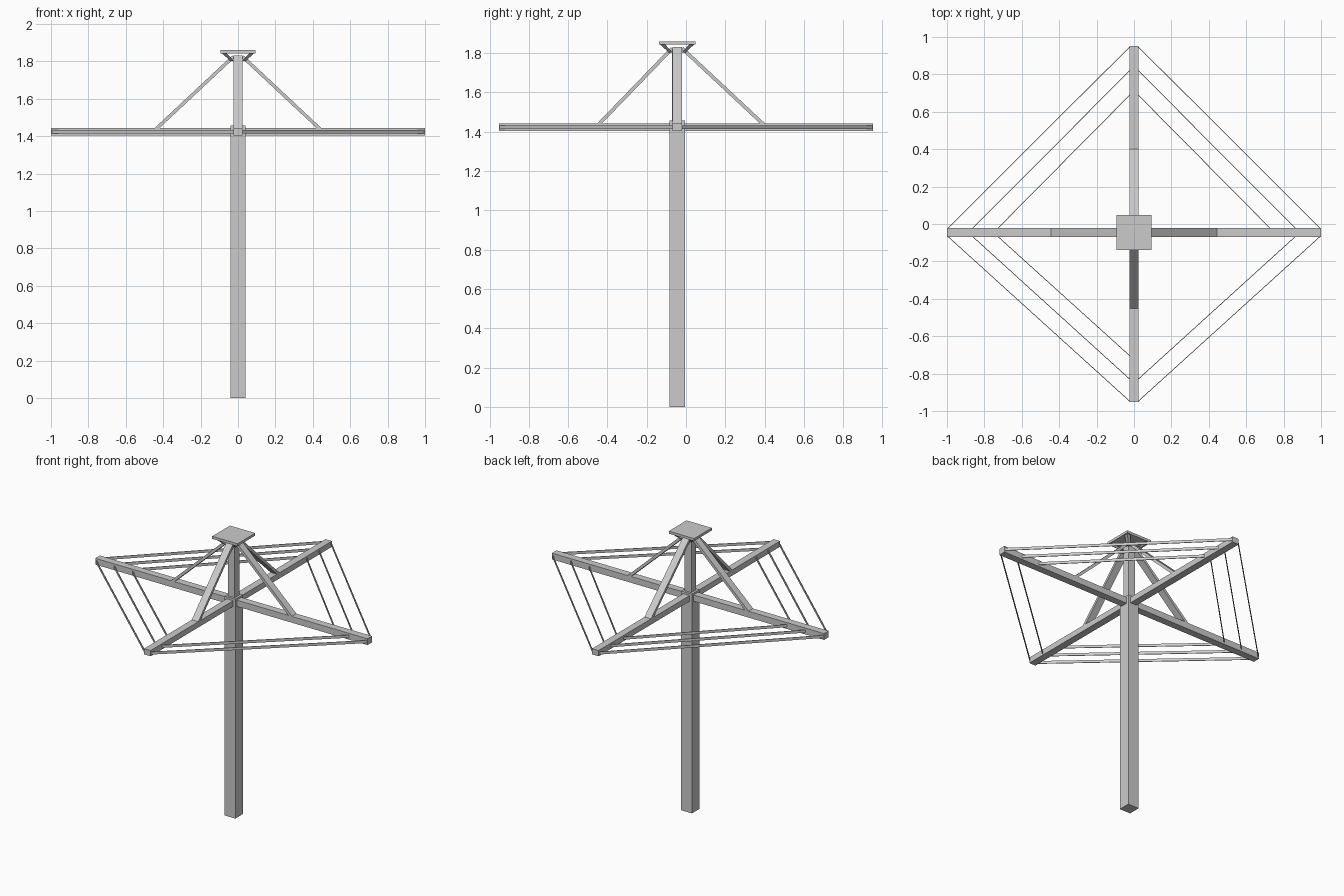
import bpy
from mathutils import Vector

if "Cube" in bpy.data.objects:
    bpy.data.objects.remove(bpy.data.objects["Cube"])

CY = -0.045  # centre of the post in y


def mesh(name, verts, faces):
    me = bpy.data.meshes.new(name)
    me.from_pydata(verts, [], faces)
    ob = bpy.data.objects.new(name, me)
    bpy.context.collection.objects.link(ob)
    return ob


FACES = [(3, 2, 1, 0), (4, 5, 6, 7), (0, 1, 5, 4), (1, 2, 6, 5), (2, 3, 7, 6), (3, 0, 4, 7)]


def box(name, x0, x1, y0, y1, z0, z1):
    return mesh(name, [(x, y, z) for z in (z0, z1)
                       for x, y in ((x0, y0), (x1, y0), (x1, y1), (x0, y1))], FACES)


def bar(name, a, b, w, h):
    """Rectangular bar from a to b: w wide sideways, h thick."""
    a, b = Vector(a), Vector(b)
    d = (b - a).normalized()
    side = d.cross(Vector((0, 0, 1))).normalized() * w / 2
    up = side.cross(d).normalized() * h / 2
    return mesh(name, [p + s * side + t * up for p in (a, b)
                       for s, t in ((-1, -1), (1, -1), (1, 1), (-1, 1))], FACES)


# post and crossed arms
box("lower_post", -.04, .04, CY - .04, CY + .04, 0, 1.457)
box("upper_post", -.025, .025, CY - .025, CY + .025, 1.45, 1.82)
box("side_arm", -1, 1, CY - .024, CY + .024, 1.403, 1.445)
box("cross_arm", -.024, .024, -.952, .952, 1.405, 1.443)

# diagonal braces from the arms up to the post
for name, dx, dy, r in (("right", 1, 0, .44), ("left", -1, 0, .44),
                        ("back", 0, 1, .44), ("front", 0, -1, .40)):
    bar(name + "_brace", (dx * r, CY + dy * r, 1.437),
        (dx * .025, CY + dy * .025, 1.825), .048, .018)

# cap plate on four splayed corner legs
box("cap_plate", -.093, .093, CY - .093, CY + .093, 1.843, 1.86)
for i, sx in enumerate((-1, 1)):
    for j, sy in enumerate((-1, 1)):
        rings = ((.024, .042, 1.803), (.066, .093, 1.85))
        v = [(sx * x, CY + sy * y, z) for a, b, z in rings
             for x, y in ((a, a), (b, a), (b, b), (a, b))]
        f = FACES if sx * sy > 0 else [q[::-1] for q in FACES]
        mesh(f"cap_leg_{i}{j}", v, f)

# thin drying lines strung between neighbouring arms
for sx in (-1, 1):
    for sy, ys in ((1, (.95, .823, .692)), (-1, (.95, .832, .707))):
        for k, (x, y) in enumerate(zip((.997, .865, .73), ys)):
            if (sx, sy, k) == (1, -1, 2):
                continue  # this quarter carries only two lines
            bar(f"line_{'right' if sx > 0 else 'left'}_{'back' if sy > 0 else 'front'}_{k}",
                (sx * x, CY + sy * .02, 1.424), (sx * .02, sy * y, 1.424), .004, .018)
